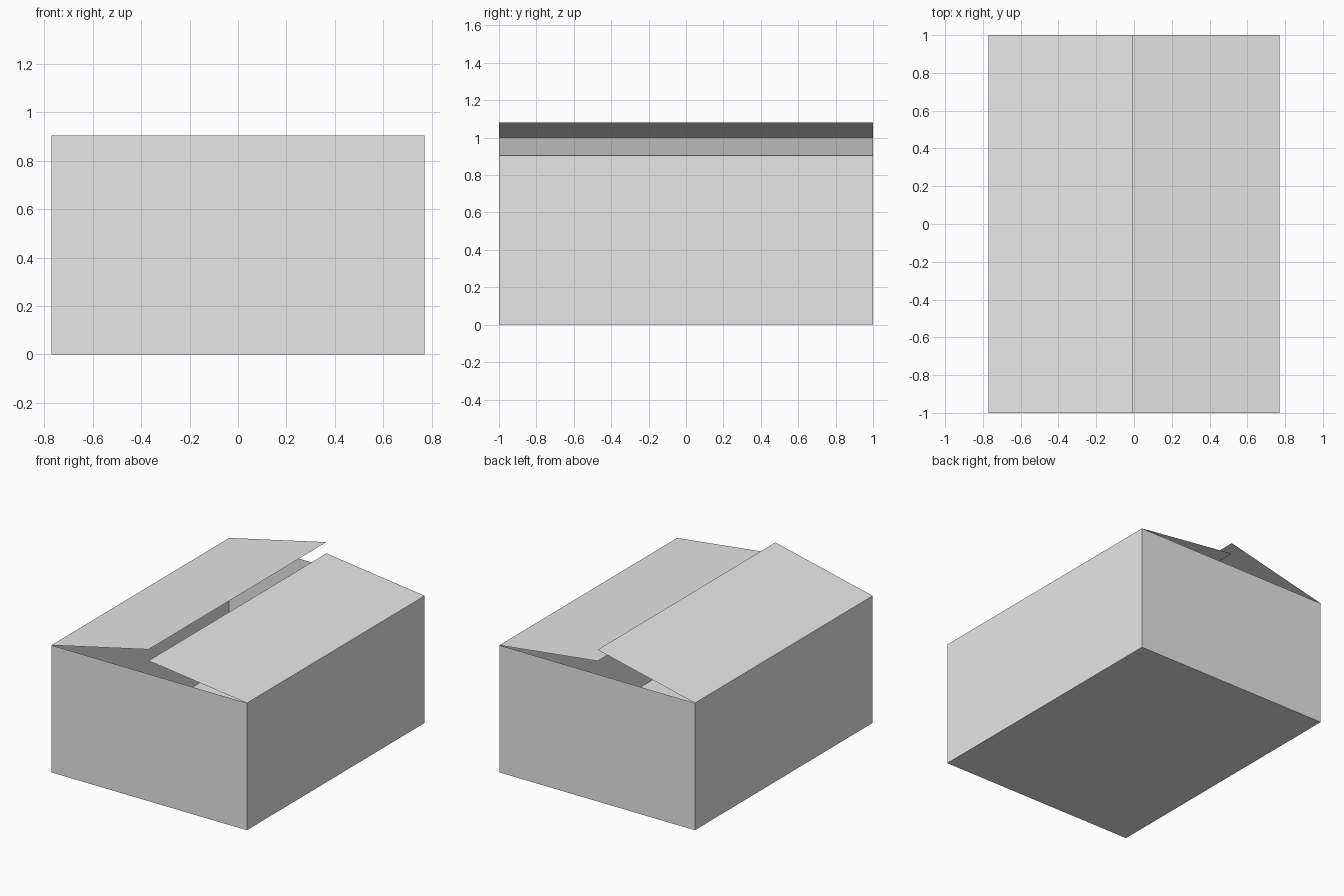
import bpy
import bmesh

cube = bpy.data.objects.get("Cube")
if cube:
    bpy.data.objects.remove(cube, do_unlink=True)

HALF_W, HALF_D, HEIGHT = 0.77, 1.0, 0.905
SEAM_X = -0.004

# One plain grey cardboard colour
GREY = (0.8, 0.8, 0.8, 1.0)
card = bpy.data.materials.new("grey cardboard")
card.use_nodes = True
card.diffuse_color = GREY
card.node_tree.nodes["Principled BSDF"].inputs["Base Color"].default_value = GREY


def add_object(name, bm):
    mesh = bpy.data.meshes.new(name)
    bm.to_mesh(mesh)
    bm.free()
    mesh.materials.append(card)
    obj = bpy.data.objects.new(name, mesh)
    bpy.context.collection.objects.link(obj)
    return obj


# Open-topped box of thin card: a cube with its lid removed
bm = bmesh.new()
bmesh.ops.create_cube(bm, size=1)
bmesh.ops.scale(bm, vec=(2 * HALF_W, 2 * HALF_D, HEIGHT), verts=bm.verts)
bmesh.ops.translate(bm, vec=(0, 0, HEIGHT / 2), verts=bm.verts)
lid = [f for f in bm.faces if f.normal.z > 0.5]
bmesh.ops.delete(bm, geom=lid, context='FACES_ONLY')
add_object("box_body", bm)


# Long flaps, hinged on the side walls and raised to different heights
def add_flap(name, side, tip_z):
    bm = bmesh.new()
    hinge, tip = (side * HALF_W, HEIGHT), (SEAM_X, tip_z)
    corners = [(hinge, -HALF_D), (tip, -HALF_D), (tip, HALF_D), (hinge, HALF_D)]
    face = bm.faces.new([bm.verts.new((x, y, z)) for (x, z), y in corners])
    face.normal_update()
    if face.normal.z < 0:
        face.normal_flip()
    add_object(name, bm)


add_flap("right_flap", -1, 1.08)
add_flap("left_flap", 1, 1.0)
